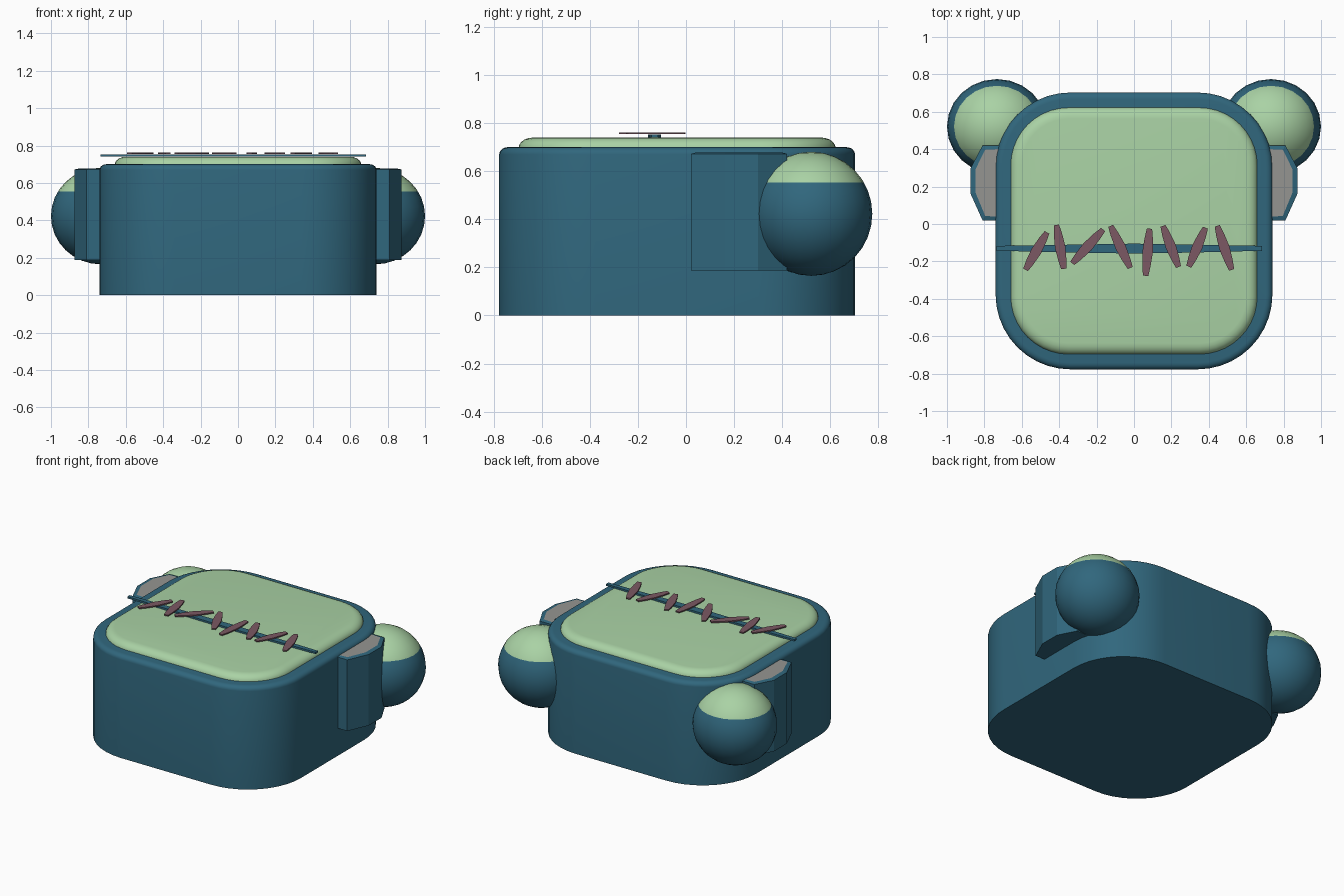
import bpy, bmesh, math

if "Cube" in bpy.data.objects:
    bpy.data.objects.remove(bpy.data.objects["Cube"])


def material(name, r, g, b):
    m = bpy.data.materials.new(name)
    m.diffuse_color = (r, g, b, 1)
    m.use_nodes = True
    m.node_tree.nodes["Principled BSDF"].inputs["Base Color"].default_value = m.diffuse_color
    return m


TEAL = material("teal", 0.03, 0.135, 0.205)
GREEN = material("pale green", 0.40, 0.645, 0.375)
GREY = material("grey", 0.30, 0.30, 0.285)
PLUM = material("plum", 0.20, 0.098, 0.125)


def finish(bm, name, mats, smooth=None):
    bmesh.ops.recalc_face_normals(bm, faces=bm.faces)
    me = bpy.data.meshes.new(name)
    bm.to_mesh(me)
    bm.free()
    ob = bpy.data.objects.new(name, me)
    bpy.context.collection.objects.link(ob)
    for m in mats:
        me.materials.append(m)
    if smooth:
        bpy.ops.object.select_all(action='DESELECT')
        ob.select_set(True)
        bpy.context.view_layer.objects.active = ob
        bpy.ops.object.shade_smooth_by_angle(angle=math.radians(smooth))
    return ob


def rounded_ring(half, radius, z, cy, seg=10):
    pts = []
    c = half - radius
    for i, (sx, sy) in enumerate([(1, 1), (-1, 1), (-1, -1), (1, -1)]):
        for k in range(seg + 1):
            a = math.pi / 2 * (i + k / seg)
            pts.append((sx * c + radius * math.cos(a), cy + sy * c + radius * math.sin(a), z))
    return pts


def rounded_block(name, half, radius, z0, z1, bevel_in, bevel_h, cy, mat, steps=5):
    # stacked rounded-square rings with a rolled top edge
    levels = [(0, z0)]
    for k in range(steps + 1):
        a = math.pi / 2 * k / steps
        levels.append((bevel_in * (1 - math.cos(a)), z1 - bevel_h * (1 - math.sin(a))))
    bm = bmesh.new()
    rings = [[bm.verts.new(p) for p in rounded_ring(half - d, radius - d, z, cy)] for d, z in levels]
    n = len(rings[0])
    for lo, hi in zip(rings, rings[1:]):
        for i in range(n):
            j = (i + 1) % n
            bm.faces.new((lo[i], lo[j], hi[j], hi[i]))
    bm.faces.new(rings[0][::-1])
    bm.faces.new(rings[-1])
    return finish(bm, name, [mat], 40)


def prism(bm, outline, z0, z1):
    lo = [bm.verts.new((x, y, z0)) for x, y in outline]
    hi = [bm.verts.new((x, y, z1)) for x, y in outline]
    n = len(outline)
    for i in range(n):
        j = (i + 1) % n
        bm.faces.new((lo[i], lo[j], hi[j], hi[i]))
    bm.faces.new(lo[::-1])
    return bm.faces.new(hi)


# main body and the raised face panel
rounded_block("body", 0.74, 0.40, 0.0, 0.70, 0.035, 0.03, -0.037, TEAL)
rounded_block("face_panel", 0.66, 0.31, 0.5, 0.74, 0.06, 0.045, -0.037, GREEN)

for side, s in (("left", -1), ("right", 1)):
    # ball with a pale cap above a fixed height
    bm = bmesh.new()
    bmesh.ops.create_uvsphere(bm, u_segments=24, v_segments=16, radius=1)
    for v in bm.verts:
        v.co = (s * 0.733 + v.co.x * 0.267, 0.521 + v.co.y * 0.254, 0.423 + v.co.z * 0.258)
    cut = 0.553
    bmesh.ops.bisect_plane(bm, geom=bm.verts[:] + bm.edges[:] + bm.faces[:],
                           plane_co=(0, 0, cut), plane_no=(0, 0, 1))
    for f in bm.faces:
        f.material_index = int(f.calc_center_median().z > cut)
    finish(bm, side + "_ball", [TEAL, GREEN], 40)

    # side bracket with a grey inset on top
    bm = bmesh.new()
    outline = [(0.70, 0.42), (0.81, 0.42), (0.873, 0.30), (0.873, 0.16), (0.81, 0.02), (0.70, 0.02)]
    top = prism(bm, [(s * x, y) for x, y in outline], 0.187, 0.672)
    bmesh.ops.recalc_face_normals(bm, faces=bm.faces)
    bmesh.ops.inset_region(bm, faces=[top], thickness=0.027, depth=0.006)
    top.material_index = 1
    finish(bm, side + "_bracket", [TEAL, GREY])

# mouth line: strip tapering to both ends
bm = bmesh.new()
prism(bm, [(-0.735, -0.143), (-0.3, -0.153), (0, -0.158), (0.3, -0.153), (0.685, -0.143),
           (0.685, -0.117), (0.3, -0.11), (0, -0.105), (-0.3, -0.11), (-0.735, -0.117)], 0.741, 0.753)
finish(bm, "mouth_line", [TEAL])

# stitches: thin spindles across the mouth line (top end, bottom end)
STITCHES = [(-0.465, -0.045, -0.58, -0.245), (-0.415, -0.005, -0.375, -0.24),
            (-0.165, -0.03, -0.33, -0.21), (-0.125, -0.01, -0.02, -0.235),
            (0.083, -0.025, 0.062, -0.277), (0.155, -0.01, 0.238, -0.23),
            (0.382, -0.02, 0.293, -0.228), (0.445, -0.01, 0.522, -0.245)]
WIDTHS = [(0, 0.014), (0.2, 0.022), (0.5, 0.028), (0.8, 0.022), (1, 0.014)]
bm = bmesh.new()
for x0, y0, x1, y1 in STITCHES:
    dx, dy = x1 - x0, y1 - y0
    ln = math.hypot(dx, dy)
    nx, ny = -dy / ln, dx / ln
    right = [(x0 + dx * t + nx * w, y0 + dy * t + ny * w) for t, w in WIDTHS]
    left = [(x0 + dx * t - nx * w, y0 + dy * t - ny * w) for t, w in WIDTHS]
    prism(bm, right + left[::-1], 0.754, 0.762)
finish(bm, "stitches", [PLUM])
